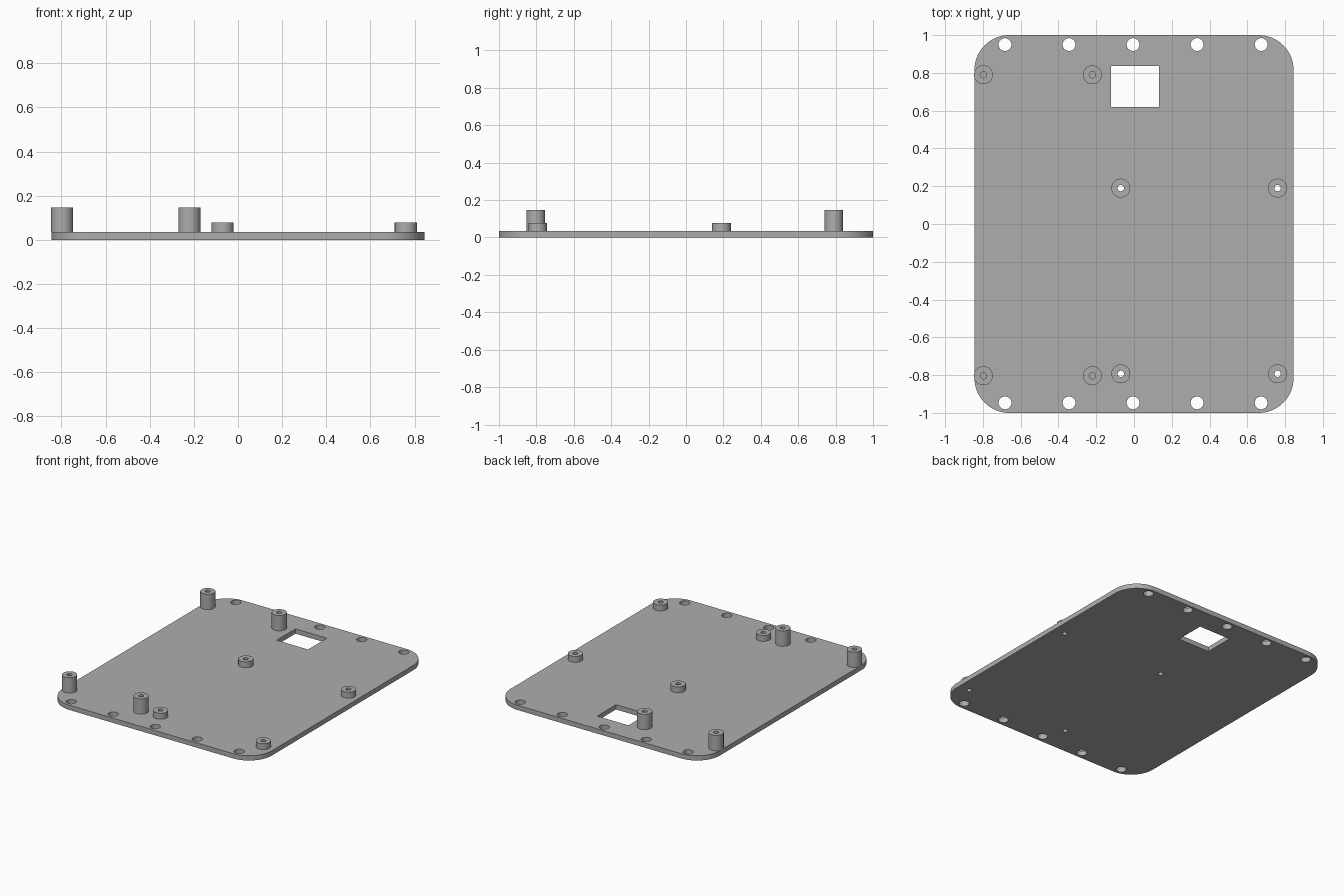
import bpy, bmesh
from math import cos, sin, pi, radians
from mathutils import Matrix, Vector

cube = bpy.data.objects.get("Cube")
if cube:
    bpy.data.objects.remove(cube, do_unlink=True)

HALF_X, HALF_Y, CORNER, THICK = 0.845, 1.0, 0.185, 0.035
POST_R, BORE_R, HOLE_R = 0.05, 0.017, 0.034
TALL_TOP, SHORT_TOP = 0.147, 0.078

grey = bpy.data.materials.new("plain grey")
grey.use_nodes = True
colour = (0.42, 0.42, 0.42, 1)
grey.diffuse_color = colour
grey.node_tree.nodes["Principled BSDF"].inputs["Base Color"].default_value = colour


def make_object(name, bm):
    bmesh.ops.recalc_face_normals(bm, faces=bm.faces)
    mesh = bpy.data.meshes.new(name)
    bm.to_mesh(mesh)
    bm.free()
    mesh.materials.append(grey)
    obj = bpy.data.objects.new(name, mesh)
    bpy.context.collection.objects.link(obj)
    return obj


def smooth(obj):
    bpy.ops.object.select_all(action="DESELECT")
    obj.select_set(True)
    bpy.context.view_layer.objects.active = obj
    bpy.ops.object.shade_smooth_by_angle(angle=radians(30))


def add_drill(bm, x, y, radius):
    bmesh.ops.create_cone(bm, cap_ends=True, segments=32, radius1=radius, radius2=radius,
                          depth=0.2, matrix=Matrix.Translation((x, y, 0)))


def standoff(name, x, y, top):
    # Square tube section turned around the post axis
    bm = bmesh.new()
    section = [(BORE_R, THICK), (POST_R, THICK), (POST_R, top), (BORE_R, top)]
    verts = [bm.verts.new((r, 0, z)) for r, z in section]
    edges = [bm.edges.new((verts[i], verts[(i + 1) % 4])) for i in range(4)]
    bmesh.ops.spin(bm, geom=verts + edges, cent=(0, 0, 0), axis=(0, 0, 1),
                   angle=2 * pi, steps=40, use_duplicate=False)
    bmesh.ops.remove_doubles(bm, verts=bm.verts, dist=0.0001)
    obj = make_object(name, bm)
    obj.location = (x, y, 0)
    smooth(obj)


# Base plate with rounded corners
bm = bmesh.new()
outline = []
for i, (sx, sy) in enumerate([(1, 1), (-1, 1), (-1, -1), (1, -1)]):
    for k in range(17):
        a = pi / 2 * (i + k / 16)
        outline.append(bm.verts.new((sx * (HALF_X - CORNER) + CORNER * cos(a),
                                     sy * (HALF_Y - CORNER) + CORNER * sin(a), 0)))
face = bm.faces.new(outline)
raised = bmesh.ops.extrude_face_region(bm, geom=[face])
bmesh.ops.translate(bm, vec=Vector((0, 0, THICK)),
                    verts=[v for v in raised["geom"] if isinstance(v, bmesh.types.BMVert)])
plate = make_object("base_plate", bm)

# Edge holes, bores under the short posts and the rectangular window
short_posts = [(x, y) for x in (-0.07, 0.76) for y in (0.19, -0.793)]
tall_posts = [(x, y) for x in (-0.797, -0.22) for y in (0.79, -0.803)]
bm = bmesh.new()
for i in range(5):
    for y in (0.95, -0.947):
        add_drill(bm, -0.683 + 0.339 * i, y, HOLE_R)
for x, y in short_posts:
    add_drill(bm, x, y, BORE_R)
bmesh.ops.create_cube(bm, size=1, matrix=Matrix.Translation((0.005, 0.728, 0))
                      @ Matrix.Diagonal((0.253, 0.217, 0.2, 1)))
cutter = make_object("hole_cutter", bm)
cutter.hide_render = True

cut = plate.modifiers.new("holes", "BOOLEAN")
cut.operation = "DIFFERENCE"
cut.solver = "EXACT"
cut.object = cutter
bpy.context.view_layer.objects.active = plate
plate.select_set(True)
bpy.ops.object.modifier_apply(modifier=cut.name)
bpy.data.objects.remove(cutter, do_unlink=True)
smooth(plate)

# Standoff posts
for i, (x, y) in enumerate(tall_posts):
    standoff(f"tall_standoff_{i + 1}", x, y, TALL_TOP)
for i, (x, y) in enumerate(short_posts):
    standoff(f"short_standoff_{i + 1}", x, y, SHORT_TOP)
